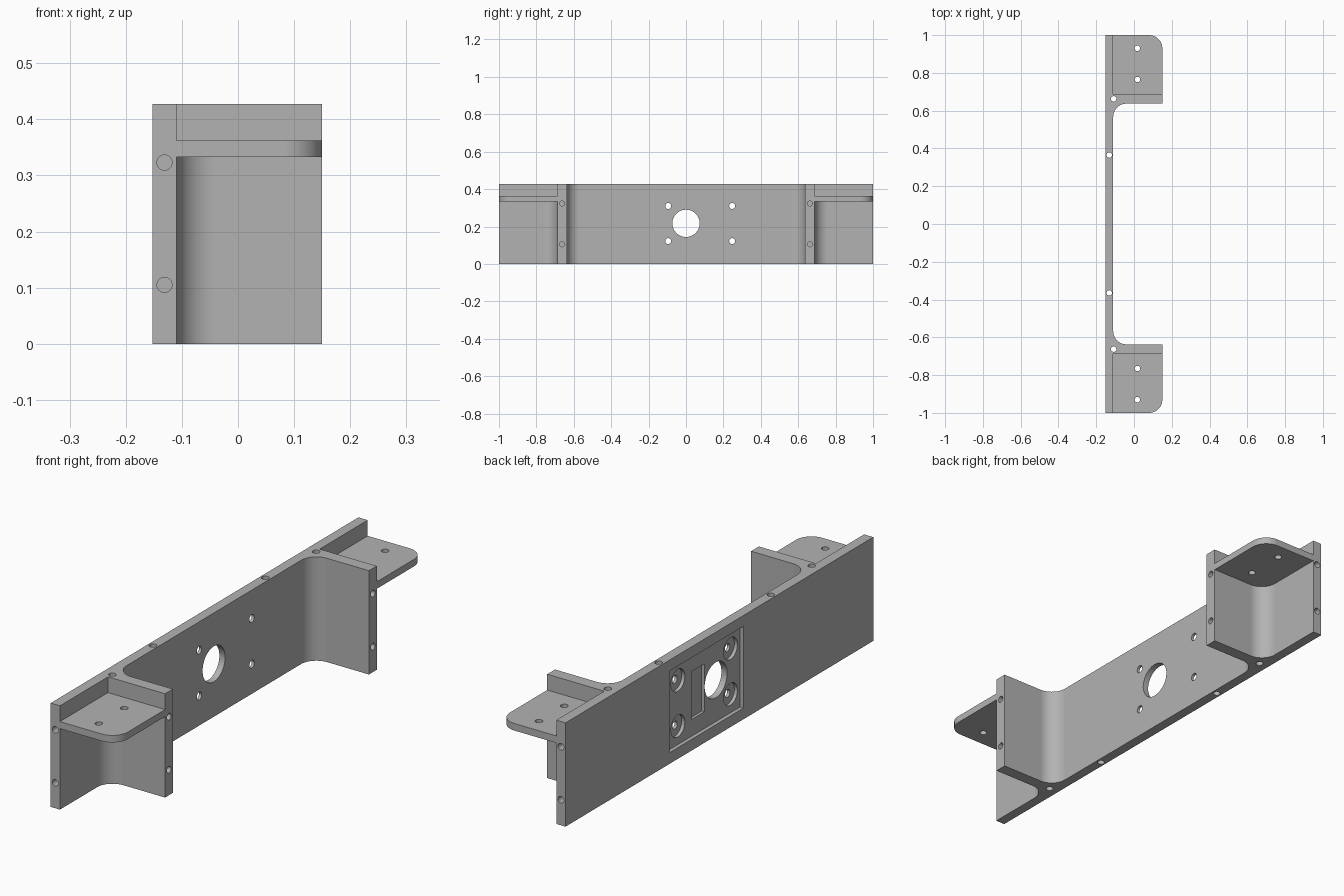
import bpy
import bmesh
import math
from mathutils import Vector

if "Cube" in bpy.data.objects:
    bpy.data.objects.remove(bpy.data.objects["Cube"], do_unlink=True)

# Main dimensions
BACK, FACE, TIP = -0.152, -0.11, 0.15      # wall back, wall face, rib tip (x)
RIB_IN, RIB_OUT, END = 0.637, 0.688, 1.0   # rib sides and bracket end (y)
TOP, SHELF_LOW, SHELF_HIGH = 0.427, 0.333, 0.362
FILLET, BOLT = 0.07, 0.0145
MID_RIB = (RIB_IN + RIB_OUT) / 2
MID_WALL = (BACK + FACE) / 2

grey = bpy.data.materials.new("plain grey")
grey.use_nodes = True
grey.diffuse_color = (0.45, 0.45, 0.45, 1)
grey.node_tree.nodes["Principled BSDF"].inputs["Base Color"].default_value = grey.diffuse_color


def arc(cx, cy, start, end, r=FILLET, steps=16):
    """Points of a rounded plan corner, angles in degrees."""
    angles = [math.radians(start + (end - start) * i / steps) for i in range(steps + 1)]
    return [(cx + r * math.cos(a), cy + r * math.sin(a)) for a in angles]


def prism(name, plan, low, high):
    """Extrude a plan outline from one height to another."""
    bm = bmesh.new()
    base = bm.faces.new([bm.verts.new((x, y, low)) for x, y in plan])
    grown = bmesh.ops.extrude_face_region(bm, geom=[base])
    moved = [v for v in grown["geom"] if isinstance(v, bmesh.types.BMVert)]
    bmesh.ops.translate(bm, verts=moved, vec=(0, 0, high - low))
    bmesh.ops.recalc_face_normals(bm, faces=bm.faces)
    mesh = bpy.data.meshes.new(name)
    bm.to_mesh(mesh)
    bm.free()
    obj = bpy.data.objects.new(name, mesh)
    bpy.context.collection.objects.link(obj)
    return obj


def flip(points, side):
    return [(x, y * side) for x, y in points]


# Solid bracket: wall with a filleted rib and a rounded end block on each side
half = arc(FACE + FILLET, RIB_IN - FILLET, 180, 90)
half += [(TIP, RIB_IN)] + arc(TIP - FILLET, END - FILLET, 0, 90) + [(BACK, END)]
bracket = prism("bracket", half + flip(half[::-1], -1), 0, TOP)
bracket.data.materials.append(grey)


def cut(cutter):
    cutter.hide_render = True
    mod = bracket.modifiers.new("cut", "BOOLEAN")
    mod.operation, mod.solver, mod.object = "DIFFERENCE", "EXACT", cutter
    bpy.context.view_layer.objects.active = bracket
    bpy.ops.object.modifier_apply(modifier=mod.name)
    bpy.data.objects.remove(cutter, do_unlink=True)


def cut_box(x, y, z):
    cut(prism("box_cutter", [(x[0], y[0]), (x[1], y[0]), (x[1], y[1]), (x[0], y[1])], *z))


def drill(start, end, r=BOLT, sides=32):
    """Round hole between two points."""
    a, b = Vector(start), Vector(end)
    cutter = prism("drill", arc(0, 0, 0, 360 - 360 / sides, r, sides - 1), 0, (b - a).length)
    rotation = (b - a).to_track_quat("Z", "Y").to_matrix().to_4x4()
    cutter.data.transform(rotation)
    cutter.data.transform(rotation.Translation(a))
    cut(cutter)


bpy.context.view_layer.update()
FAR = 0.1
for side in (-1, 1):
    # Space above and below each shelf
    outer = [(TIP + FAR, RIB_OUT), (TIP + FAR, END + FAR), (FACE, END + FAR)]
    cut(prism("tray_cutter", flip([(FACE, RIB_OUT)] + outer, side), SHELF_HIGH, TOP + FAR))
    corner = arc(FACE + FILLET, RIB_OUT + FILLET, 180, 270)
    cut(prism("under_cutter", flip(corner + outer, side), -FAR, SHELF_LOW))
    # Upright bolt holes in wall, rib and shelf
    for x, y in ((MID_WALL, 0.365), (-0.108, MID_RIB), (0.018, 0.765), (0.018, 0.93)):
        drill((x, y * side, -FAR), (x, y * side, TOP + FAR))
    # Blind bolt holes in the wall ends and rib tips
    for z in (0.105, 0.323):
        drill((MID_WALL, (END + FAR) * side, z), (MID_WALL, (END - 0.13) * side, z), 0.0135)
        drill((TIP + FAR, MID_RIB * side, z), (TIP - 0.13, MID_RIB * side, z), 0.0135)

# Mounting pocket and slot on the back of the wall
POCKET = BACK + 0.016
cut_box((BACK - FAR, POCKET), (-0.156, 0.325), (0.046, 0.382))
cut_box((BACK - FAR, POCKET + 0.012), (0.075, 0.16), (0.115, 0.312))

# Centre opening and four counterbored screw holes
drill((BACK - FAR, 0, 0.217), (0, 0, 0.217), 0.073, 64)
for y in (-0.095, 0.247):
    for z in (0.122, 0.31):
        drill((BACK - FAR, y, z), (POCKET + 0.014, y, z), 0.045, 48)
        drill((BACK - FAR, y, z), (0, y, z), 0.016)

# Smooth fillets and holes, flat faces kept crisp
bracket.select_set(True)
bpy.context.view_layer.objects.active = bracket
bpy.ops.object.shade_smooth_by_angle(angle=math.radians(30))
normals = bracket.modifiers.new("flat faces", "WEIGHTED_NORMAL")
normals.keep_sharp = True
